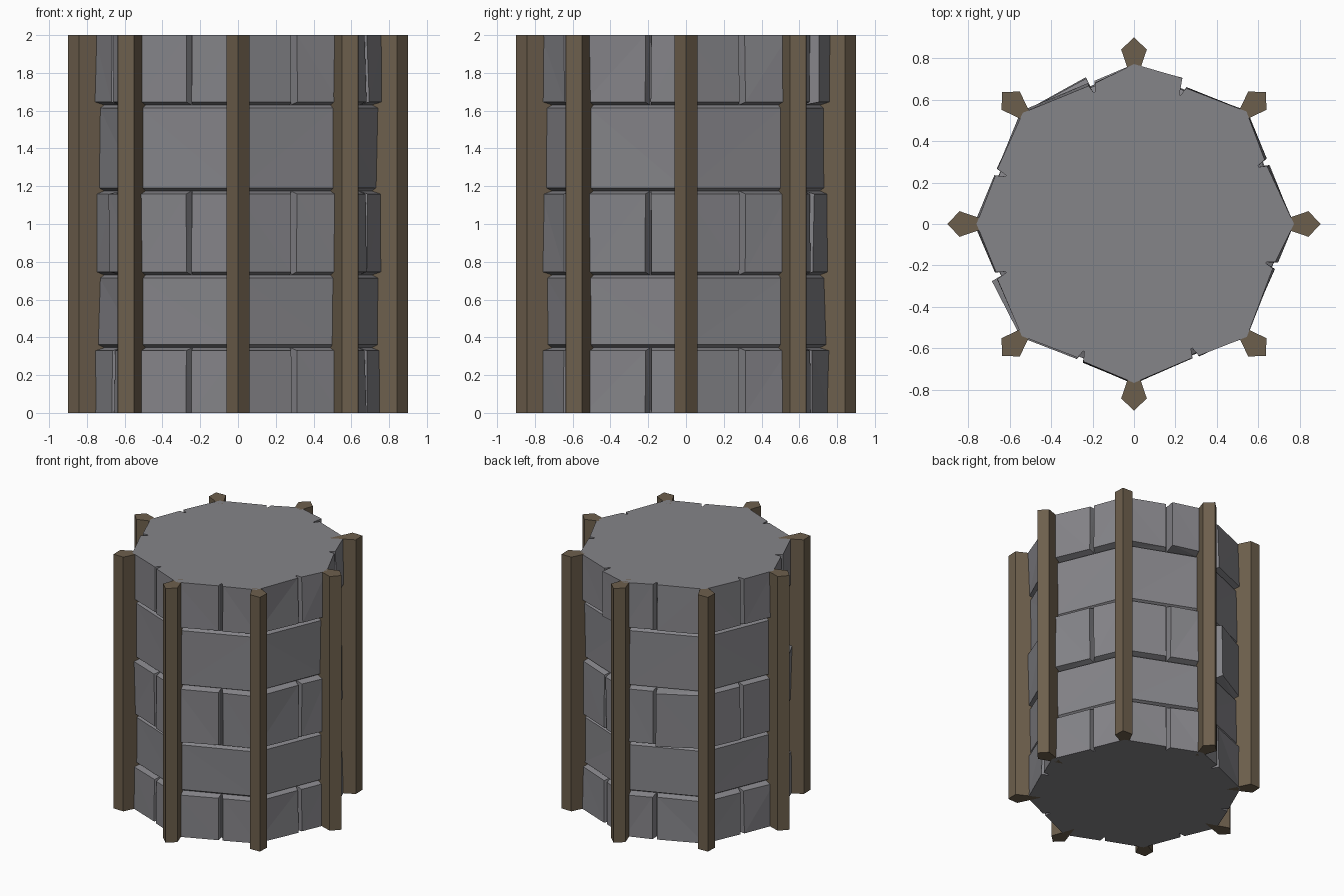
import bpy, bmesh, math, random
from mathutils import Vector

if "Cube" in bpy.data.objects:
    bpy.data.objects.remove(bpy.data.objects["Cube"])

random.seed(4)


def material(name, col):
    m = bpy.data.materials.new(name)
    m.diffuse_color = (*col, 1)
    m.use_nodes = True
    m.node_tree.nodes["Principled BSDF"].inputs["Base Color"].default_value = m.diffuse_color
    return m


STONE = material("grey stone", (0.235, 0.232, 0.25))
WOOD = material("brown wood", (0.152, 0.114, 0.073))


def finish(bm, name, mat):
    bmesh.ops.recalc_face_normals(bm, faces=bm.faces)
    me = bpy.data.meshes.new(name)
    bm.to_mesh(me)
    bm.free()
    me.materials.append(mat)
    ob = bpy.data.objects.new(name, me)
    bpy.context.collection.objects.link(ob)
    return ob


def prism(name, pts, z0, z1, mat):
    bm = bmesh.new()
    f = bm.faces.new([bm.verts.new((x, y, z0)) for x, y in pts])
    ext = bmesh.ops.extrude_face_region(bm, geom=[f])["geom"]
    bmesh.ops.translate(bm, vec=(0, 0, z1 - z0),
                        verts=[v for v in ext if isinstance(v, bmesh.types.BMVert)])
    # the extruded start face stays as the lower cap
    if not any(all(abs(v.co.z - z0) < 1e-6 for v in q.verts) for q in bm.faces):
        bm.faces.new([v for v in bm.verts if abs(v.co.z - z0) < 1e-6])
    return finish(bm, name, mat)


def corner(k, r):
    a = math.radians(45 * k)
    return Vector((r * math.cos(a), r * math.sin(a), 0))


def on_octagon(t, r):
    """Point on an octagon outline; t counts sides, whole numbers are corners."""
    k = math.floor(t)
    return corner(k, r).lerp(corner(k + 1, r), t - k)


CORE = 0.715


def stone(name, ts, z0, z1, r, bulge=0.0):
    """One chamfered block lying along the outline through the parameters ts."""
    bm = bmesh.new()
    lo = 0.0 if z0 == 0 else 0.016
    hi = 0.0 if z1 == 2 else 0.016
    cols = []
    last = len(ts) - 1
    for i, t in enumerate(ts):
        side = 1 if i == 0 else (-1 if i == last else 0)
        col = []
        for z, dz in ((z0, lo), (z1, -hi)):
            back = on_octagon(t + side * 0.006, CORE)
            out = r + random.uniform(-0.008, 0.008) + (bulge if i == 0 else 0)
            front = on_octagon(t + side * 0.028, out)
            col.append(bm.verts.new((back.x, back.y, z)))
            col.append(bm.verts.new((front.x, front.y, z + dz)))
        cols.append(col)  # back low, front low, back high, front high
    for a, b in zip(cols, cols[1:]):
        for p, q in ((0, 1), (1, 3), (3, 2), (2, 0)):
            bm.faces.new((a[p], a[q], b[q], b[p]))
    for c in (cols[0], cols[-1]):
        bm.faces.new((c[0], c[1], c[3], c[2]))
    bmesh.ops.triangulate(bm, faces=bm.faces)
    finish(bm, name, STONE)


# solid core, seen in the joints and as top and bottom
prism("tower_core", [corner(k, CORE)[:2] for k in range(8)], 0, 2, STONE)

# stone courses: odd ones wrap the corners, even ones span one side each
levels = [0, 0.345, 0.73, 1.175, 1.63, 2]
joints = [0.55, 0.56, 0.38, 0.54, 0.46, 0.52, 0.55, 0.63]
for row, (z0, z1) in enumerate(zip(levels, levels[1:])):
    for k in range(8):
        name = f"stone_row{row + 1}_{k + 1}"
        if row % 2:
            stone(name, (k, k + 1), z0, z1, 0.745)
        else:
            start = k - 1 + joints[(k - 1) % 8]
            bulge = 0.035 if (row, k) in ((4, 2), (2, 3), (2, 5)) else 0
            stone(name, (start, k, k + joints[k]), z0, z1, 0.765, bulge)

# kite-shaped timber posts on the eight corners
for k in range(8):
    u = corner(k, 1)
    s = Vector((-u.y, u.x, 0))
    kite = [u * 0.66, u * 0.842 - s * 0.062, u * 0.9, u * 0.842 + s * 0.062]
    prism(f"timber_post_{k + 1}", [p[:2] for p in kite], 0, 2.0, WOOD)
